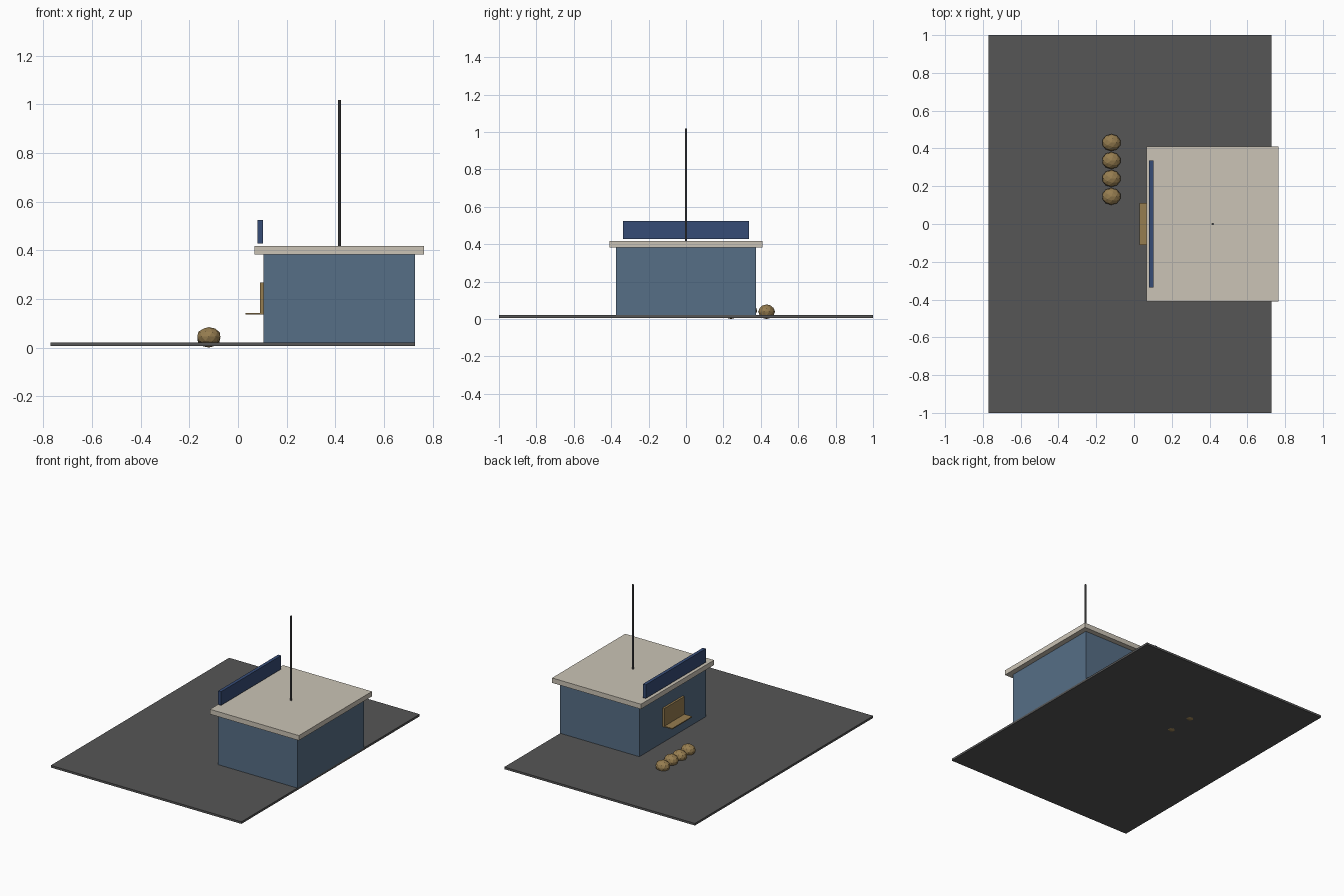
import bpy
from mathutils import Vector

cube = bpy.data.objects.get("Cube")
if cube:
    bpy.data.objects.remove(cube, do_unlink=True)


def material(name, rgb):
    """Flat material from an sRGB colour in 0-255."""
    linear = [((c / 255 + 0.055) / 1.055) ** 2.4 for c in rgb] + [1]
    mat = bpy.data.materials.new(name)
    mat.use_nodes = True
    mat.diffuse_color = linear
    bsdf = mat.node_tree.nodes["Principled BSDF"]
    bsdf.inputs["Base Color"].default_value = linear
    bsdf.inputs["Roughness"].default_value = 0.9
    return mat


asphalt = material("asphalt grey", (86, 86, 86))
wall_blue = material("wall blue", (86, 110, 134))
roof_cream = material("roof cream", (203, 196, 182))
sign_blue = material("sign navy", (54, 76, 118))
tan = material("sack tan", (150, 125, 80))
metal = material("pole grey", (90, 90, 92))


def finish(name, mat):
    obj = bpy.context.object
    obj.name = name
    obj.data.materials.append(mat)
    return obj


def box(name, low, high, mat):
    """Axis-aligned box between two corners."""
    low, high = Vector(low), Vector(high)
    bpy.ops.mesh.primitive_cube_add(size=1, location=(low + high) / 2)
    bpy.context.object.scale = high - low
    return finish(name, mat)


# Ground slab and kiosk
box("ground_slab", (-0.77, -1, 0.006), (0.727, 1, 0.021), asphalt)
box("kiosk_walls", (0.105, -0.373, 0.021), (0.727, 0.373, 0.383), wall_blue)
box("roof_slab", (0.067, -0.41, 0.383), (0.765, 0.41, 0.418), roof_cream)

# Sign board along the roof edge
box("sign_board", (0.08, -0.337, 0.427), (0.103, 0.337, 0.524), sign_blue)

# Serving hatch and its counter
box("serving_hatch", (0.09, -0.112, 0.142), (0.106, 0.112, 0.268), tan)
box("hatch_counter", (0.03, -0.112, 0.135), (0.106, 0.112, 0.142), tan)

# Roof mast
bpy.ops.mesh.primitive_cylinder_add(vertices=8, radius=0.006, depth=0.6,
                                    location=(0.417, 0, 0.718))
finish("roof_mast", metal)

# Row of sacks, every other one sitting a little lower
for i in range(4):
    lift = 0.006 if i % 2 == 0 else 0
    bpy.ops.mesh.primitive_ico_sphere_add(
        subdivisions=2, radius=1, location=(-0.12, 0.146 + 0.095 * i, 0.039 + lift))
    bpy.context.object.scale = (0.05, 0.045, 0.039)
    finish(f"sack_{i + 1}", tan)
